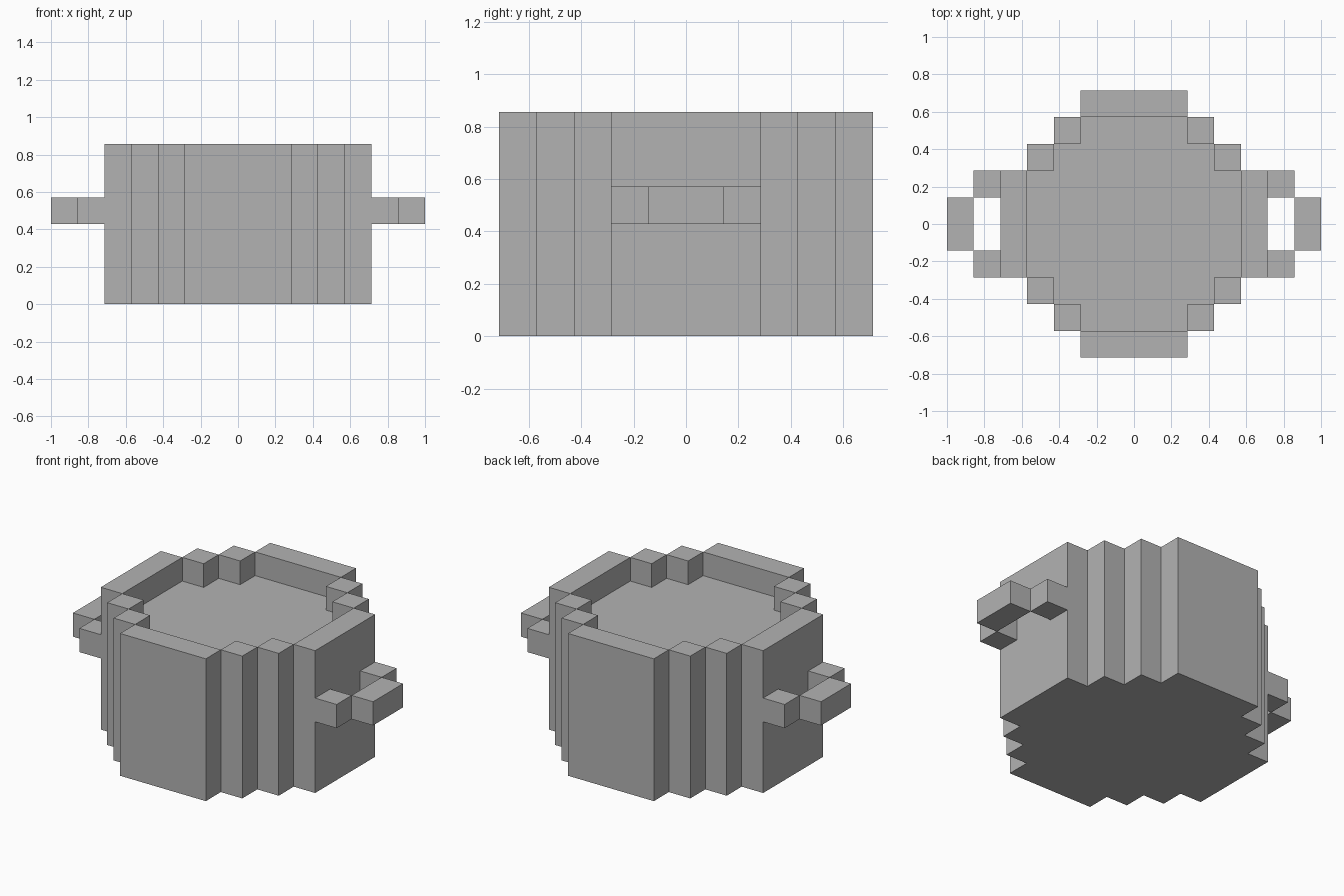
import bpy
import bmesh

if "Cube" in bpy.data.objects:
    bpy.data.objects.remove(bpy.data.objects["Cube"], do_unlink=True)

U = 1 / 7                      # one block
HEIGHT, FLOOR = 6, 5           # rim top and inner floor, in blocks

grey = bpy.data.materials.new("plain_grey")
grey.use_nodes = True
COLOUR = (0.45, 0.45, 0.45, 1)
grey.diffuse_color = COLOUR
grey.node_tree.nodes["Principled BSDF"].inputs["Base Color"].default_value = COLOUR


def finish(bm, name):
    mesh = bpy.data.meshes.new(name)
    bm.to_mesh(mesh)
    bm.free()
    mesh.materials.append(grey)
    obj = bpy.data.objects.new(name, mesh)
    bpy.context.collection.objects.link(obj)
    return obj


def full_loop(quarter):
    """Mirror a quarter outline into a closed counter-clockwise loop."""
    half = quarter + [(-x, y) for x, y in reversed(quarter)]
    return half + [(-x, -y) for x, y in half]


def face(bm, points):
    return bm.faces.new([bm.verts.new((x * U, y * U, z * U)) for x, y, z in points])


def walls(bm, loop, low, high):
    for (ax, ay), (bx, by) in zip(loop, loop[1:] + loop[:1]):
        face(bm, [(ax, ay, low), (bx, by, low), (bx, by, high), (ax, ay, high)])


def rect(bm, x0, x1, y0, y1, z):
    face(bm, [(x0, y0, z), (x1, y0, z), (x1, y1, z), (x0, y1, z)])


def block(name, x0, x1, y0, y1, z0, z1):
    bm = bmesh.new()
    loop = [(x0, y0), (x1, y0), (x1, y1), (x0, y1)]
    walls(bm, loop, z0, z1)
    rect(bm, x0, x1, y0, y1, z1)
    face(bm, [(x, y, z0) for x, y in reversed(loop)])
    bmesh.ops.remove_doubles(bm, verts=bm.verts, dist=0.0001)
    return finish(bm, name)


# Stepped pot with a shallow sunken top
outer = full_loop([(5, 2), (4, 2), (4, 3), (3, 3), (3, 4), (2, 4), (2, 5)])
inner = full_loop([(4, 2), (3, 2), (3, 3), (2, 3), (2, 4)])
pot = bmesh.new()
walls(pot, outer, 0, HEIGHT)
walls(pot, inner[::-1], FLOOR, HEIGHT)
face(pot, [(x, y, 0) for x, y in reversed(outer)])
face(pot, [(x, y, FLOOR) for x, y in inner])

# Rim tops: four long sides and two corner blocks per quarter
for s in (-1, 1):
    lo, hi = sorted((4 * s, 5 * s))
    rect(pot, lo, hi, -2, 2, HEIGHT)
    rect(pot, -2, 2, lo, hi, HEIGHT)
    for t in (-1, 1):
        for cx, cy in ((3.5, 2.5), (2.5, 3.5)):
            x, y = cx * s, cy * t
            rect(pot, x - 0.5, x + 0.5, y - 0.5, y + 0.5, HEIGHT)
finish(pot, "pot_body")

# Handles: two posts and a grip bar on each side
for side, s in (("left", 1), ("right", -1)):
    for end, t in (("back", 1), ("front", -1)):
        block(f"{side}_handle_{end}_post", *sorted((5 * s, 6 * s)),
              *sorted((t, 2 * t)), 3, 4)
    block(f"{side}_handle_grip", *sorted((6 * s, 7 * s)), -1, 1, 3, 4)
